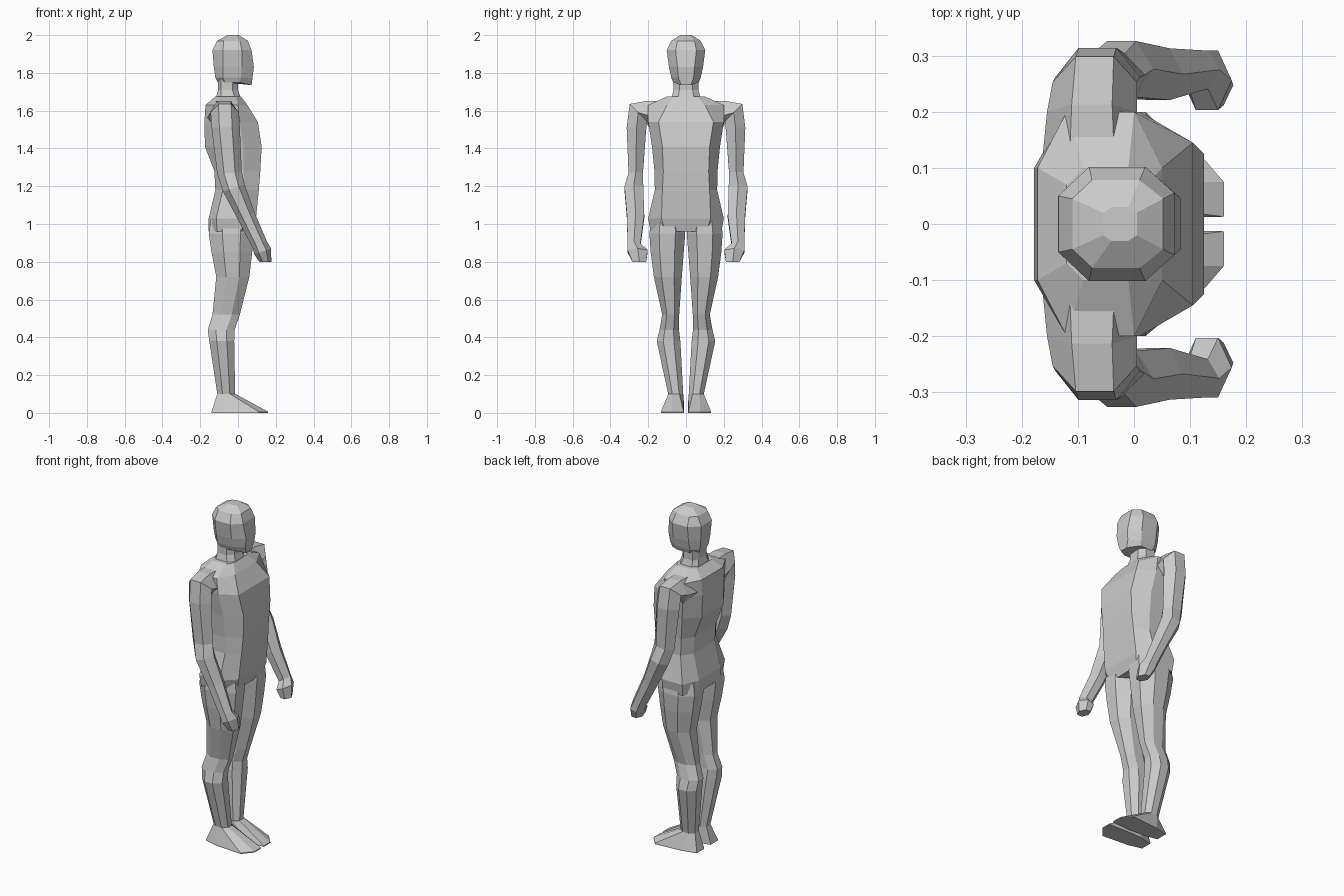
import bpy
import bmesh
from math import cos, sin, radians
from mathutils import Vector

cube = bpy.data.objects.get("Cube")
if cube:
    bpy.data.objects.remove(cube)

grey = bpy.data.materials.new("plain grey")
grey.use_nodes = True
grey.diffuse_color = (0.6, 0.6, 0.6, 1)
grey.node_tree.nodes["Principled BSDF"].inputs["Base Color"].default_value = (0.6, 0.6, 0.6, 1)


def loft(name, rings, mirrored=False):
    """Skin a stack of rings, cap both ends, optionally mirror across y."""
    bm = bmesh.new()
    loops = [[bm.verts.new(p) for p in ring] for ring in rings]
    n = len(loops[0])
    for low, high in zip(loops, loops[1:]):
        for i in range(n):
            j = (i + 1) % n
            bm.faces.new((low[i], low[j], high[j], high[i]))
    bm.faces.new(loops[0])
    bm.faces.new(loops[-1])
    bmesh.ops.recalc_face_normals(bm, faces=bm.faces)
    mesh = bpy.data.meshes.new(name)
    bm.to_mesh(mesh)
    bm.free()
    mesh.materials.append(grey)
    obj = bpy.data.objects.new(name, mesh)
    bpy.context.collection.objects.link(obj)
    if mirrored:
        mod = obj.modifiers.new("mirror", "MIRROR")
        mod.use_axis = (False, True, False)
    return obj


def body_ring(z, front, front_w, side_f, side_b, side_w, back, back_w):
    """Eight-sided ring with flat front, side and back panels."""
    half = [(front, front_w), (side_f, side_w), (side_b, side_w), (back, back_w)]
    return [(x, y, z) for x, y in half] + [(x, -y, z) for x, y in reversed(half)]


def leg_ring(z, back, front, inner, outer):
    """Eight-sided ring fitted to a box."""
    cx, cy = (back + front) / 2, (inner + outer) / 2
    hx, hy = (front - back) / 2, (outer - inner) / 2
    corners = [(1, .45), (.4, 1), (-.4, 1), (-1, .45), (-1, -.45), (-.4, -1), (.4, -1), (1, -.45)]
    return [(cx + a * hx, cy + b * hy, z) for a, b in corners]


def arm_ring(x, y, z, hx, hv, roll, tilt):
    """Six-sided ring, rolled over the shoulder and tilted along the forearm."""
    u = Vector((cos(radians(tilt)), 0, sin(radians(tilt)))) * hx
    v = Vector((0, cos(radians(roll)), sin(radians(roll)))) * hv
    corners = [(.45, 1), (1, 0), (.45, -1), (-.45, -1), (-1, 0), (-.45, 1)]
    return [Vector((x, y, z)) + u * a + v * b for a, b in corners]


# Torso from crotch to neck base
loft("torso", [body_ring(*r) for r in (
    (0.96, .075, .11, .02, -.11, .188, -.155, .1),
    (1.03, .095, .13, .02, -.115, .2, -.155, .1),
    (1.18, .11, .125, .03, -.08, .165, -.12, .1),
    (1.28, .118, .12, .03, -.085, .167, -.125, .1),
    (1.41, .125, .125, .03, -.1, .18, -.175, .1),
    (1.54, .105, .145, .01, -.12, .2, -.178, .1),
    (1.63, .05, .1, 0, -.12, .2, -.172, .1),
    (1.675, .015, .06, -.01, -.09, .1, -.12, .07),
)])

# Neck
loft("neck", [body_ring(*r) for r in (
    (1.62, .03, .05, .0, -.09, .09, -.13, .06),
    (1.71, .0, .035, -.03, -.09, .066, -.105, .035),
    (1.79, .0, .035, -.03, -.09, .066, -.105, .035),
)])

# Head with jaw, face, skull and crown
head = loft("head", [body_ring(*r) for r in (
    (1.75, .072, .025, .01, -.07, .068, -.107, .03),
    (1.775, .077, .04, .015, -.08, .078, -.12, .04),
    (1.83, .084, .045, .02, -.08, .09, -.128, .045),
    (1.92, .072, .055, .02, -.08, .102, -.135, .05),
    (1.97, .052, .045, .01, -.075, .078, -.11, .045),
    (2.0, .005, .02, -.01, -.04, .03, -.055, .02),
)])
# Drop the chin slightly
for v in head.data.vertices:
    if v.co.z < 1.76 and v.co.x > .05:
        v.co.z -= .015

# Legs
loft("legs", [leg_ring(*r) for r in (
    (1.02, -.145, .08, .01, .185),
    (0.95, -.155, .085, .004, .194),
    (0.85, -.14, .075, .012, .187),
    (0.72, -.115, .06, .022, .17),
    (0.52, -.135, .01, .036, .126),
    (0.44, -.16, -.018, .037, .14),
    (0.38, -.152, -.02, .03, .155),
    (0.09, -.108, -.015, .014, .092),
)], True)

# Feet: wedges from ankle to sole
ankle = leg_ring(.1, -.11, -.013, .013, .094)
sole = [(.16, .075), (.11, .133), (-.06, .12), (-.14, .1),
        (-.14, .03), (-.06, .012), (.05, .01), (.16, .013)]
loft("feet", [ankle, [(x, y, .006) for x, y in sole], [(x, y, 0) for x, y in sole]], True)

# Arms from inside the chest over the shoulder to the hand
loft("arms", [arm_ring(*r) for r in (
    (-.075, .1, 1.56, .09, .09, 90, 0),
    (-.075, .2, 1.575, .08, .077, 80, 0),
    (-.07, .253, 1.59, .075, .064, 45, 0),
    (-.065, .262, 1.51, .075, .052, 0, 0),
    (-.045, .266, 1.27, .065, .038, 0, 5),
    (-.022, .276, 1.19, .06, .05, 0, 18),
    (.045, .267, 1.04, .048, .046, 0, 28),
    (.115, .275, .89, .042, .034, 0, 28),
    (.13, .256, .855, .047, .053, 0, 20),
    (.145, .247, .80, .032, .036, 0, 0),
)], True)
